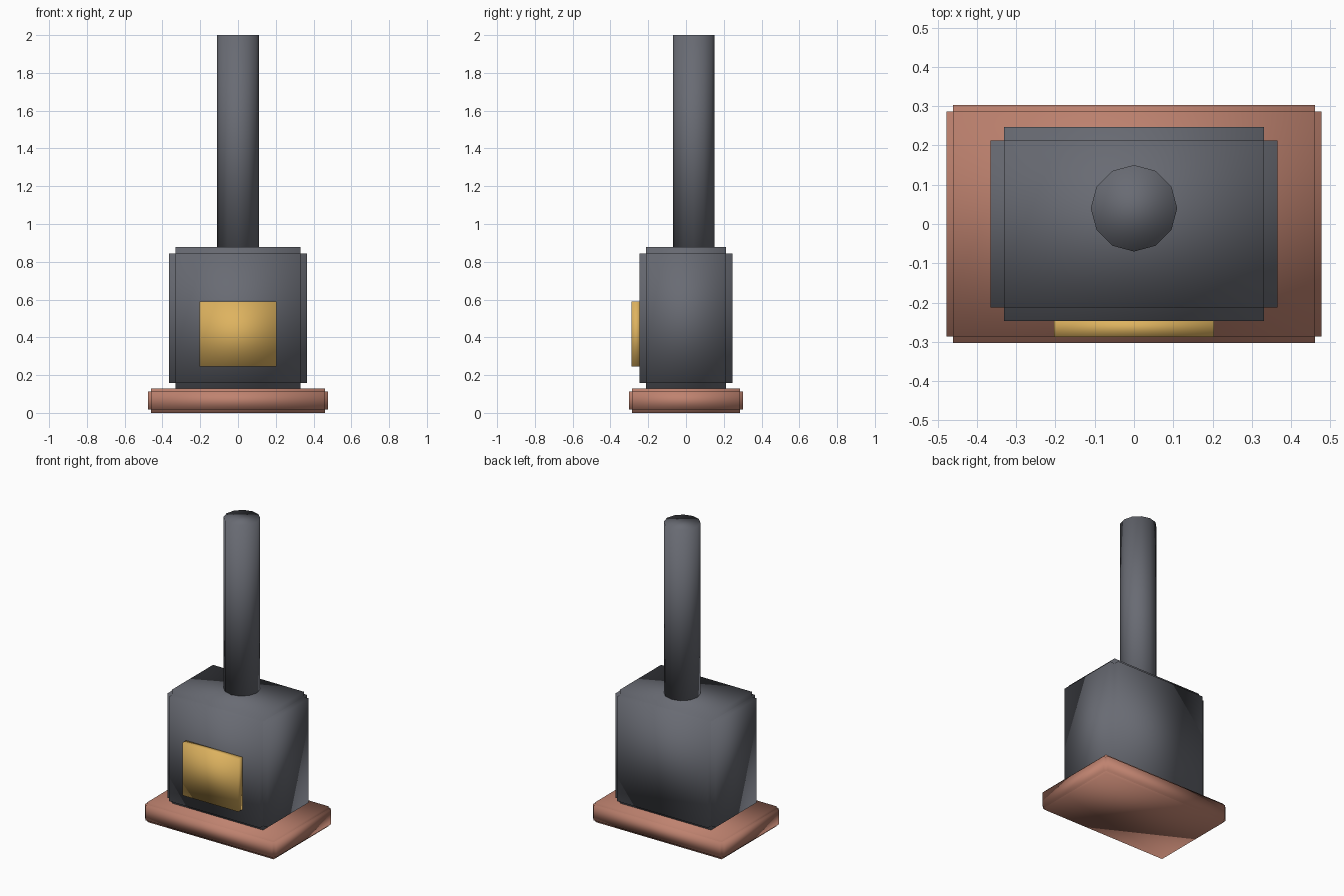
import bpy
import bmesh
from mathutils import Matrix, Vector

default = bpy.data.objects.get("Cube")
if default:
    bpy.data.objects.remove(default, do_unlink=True)


def make_material(name, rgb):
    mat = bpy.data.materials.new(name)
    mat.use_nodes = True
    color = (*rgb, 1.0)
    mat.diffuse_color = color
    mat.node_tree.nodes["Principled BSDF"].inputs["Base Color"].default_value = color
    return mat


def finish(name, bm, mat):
    mesh = bpy.data.meshes.new(name)
    for face in bm.faces:
        face.smooth = True
    bm.to_mesh(mesh)
    bm.free()
    mesh.materials.append(mat)
    obj = bpy.data.objects.new(name, mesh)
    bpy.context.collection.objects.link(obj)
    return obj


def add_box(bm, center, size):
    matrix = Matrix.Translation(center) @ Matrix.Diagonal((*size, 1.0))
    bmesh.ops.create_cube(bm, size=1.0, matrix=matrix)


def notched_block(name, center, size, step, mat):
    """Block with stepped edges: three slabs, each full length on one axis."""
    bm = bmesh.new()
    for axis in range(3):
        slab = Vector(size) - Vector((2 * step,) * 3)
        slab[axis] = size[axis]
        add_box(bm, center, slab)
    return finish(name, bm, mat)


iron = make_material("dark iron", (0.14, 0.147, 0.172))
brick = make_material("brick red", (0.52, 0.225, 0.16))
amber = make_material("amber glass", (0.73, 0.45, 0.115))

# Hearth slab and stove body
notched_block("hearth", (0, 0, 0.065), (0.954, 0.606, 0.13), 0.017, brick)
notched_block("stove_body", (0, 0, 0.5), (0.73, 0.494, 0.754), 0.034, iron)

# Door panel on the front
bm = bmesh.new()
add_box(bm, (0, -0.263, 0.417), (0.408, 0.05, 0.345))
finish("door", bm, amber)

# Flue pipe
bm = bmesh.new()
bottom, top = 0.84, 2.0
bmesh.ops.create_cone(
    bm, cap_ends=True, segments=12, radius1=0.11, radius2=0.11, depth=top - bottom,
    matrix=Matrix.Translation((0, 0.04, (bottom + top) / 2)))
finish("flue_pipe", bm, iron)
